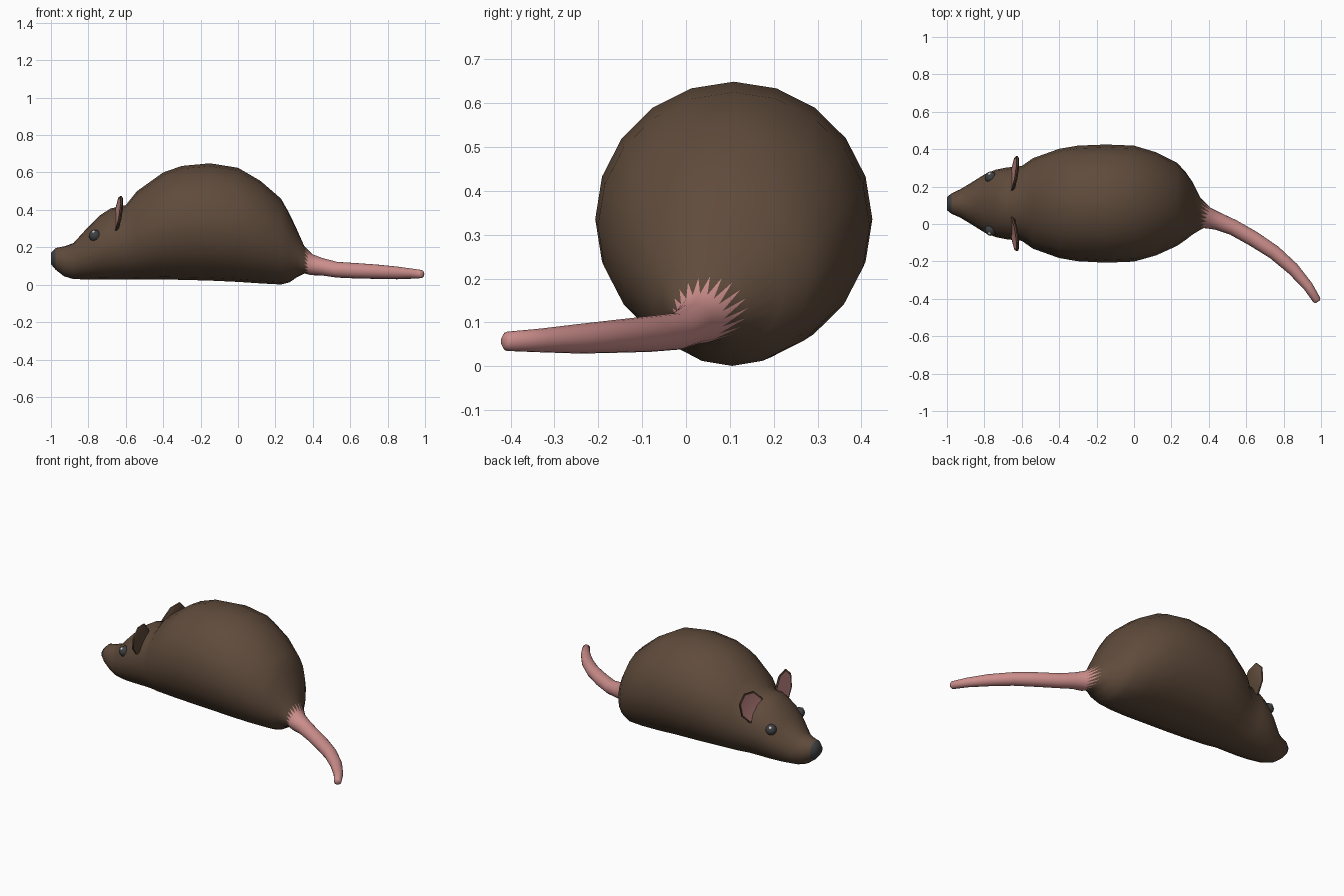
import bpy, bmesh
from math import sin, cos, pi, radians
from mathutils import Vector, Matrix

if "Cube" in bpy.data.objects:
    bpy.data.objects.remove(bpy.data.objects["Cube"])

SIDES = 20
MID_Y = 0.109


def material(name, rgb):
    m = bpy.data.materials.new(name)
    m.diffuse_color = (*rgb, 1)
    m.use_nodes = True
    m.node_tree.nodes["Principled BSDF"].inputs["Base Color"].default_value = m.diffuse_color
    return m


brown = material("brown_fur", (0.115, 0.07, 0.044))
pink = material("pink_skin", (0.6, 0.27, 0.26))
dark = material("dark_grey", (0.05, 0.052, 0.055))
white = material("glint_white", (0.8, 0.8, 0.8))


def finish(name, bm, mats, angle=50, mirrored=False):
    bmesh.ops.recalc_face_normals(bm, faces=bm.faces)
    me = bpy.data.meshes.new(name)
    bm.to_mesh(me)
    bm.free()
    for m in mats:
        me.materials.append(m)
    ob = bpy.data.objects.new(name, me)
    bpy.context.collection.objects.link(ob)
    bpy.ops.object.select_all(action='DESELECT')
    ob.select_set(True)
    bpy.context.view_layer.objects.active = ob
    bpy.ops.object.shade_smooth_by_angle(angle=radians(angle))
    if mirrored:
        ob.location.y = MID_Y
        mod = ob.modifiers.new("mirror", 'MIRROR')
        mod.use_axis = (False, True, False)
    return ob


# Body and tail: rings of x, centre y, half width, bottom z, top z
body = [
    (-1.0, .109, .035, .11, .17), (-.975, .109, .055, .08, .196),
    (-.93, .11, .075, .045, .205), (-.88, .11, .105, .03, .222),
    (-.80, .11, .155, .028, .31), (-.74, .11, .18, .028, .37),
    (-.68, .11, .192, .028, .408), (-.60, .11, .20, .028, .425),
    (-.54, .11, .242, .028, .50), (-.40, .11, .292, .028, .60),
    (-.30, .11, .309, .026, .635), (-.15, .109, .316, .022, .649),
    (0, .109, .31, .015, .625), (.12, .108, .275, .007, .555),
    (.23, .105, .222, .001, .46), (.275, .097, .183, .012, .38),
    (.315, .083, .138, .04, .295), (.355, .055, .086, .06, .205)]
# Tail: x, y, z, radius, heading in degrees
tail = [
    (.392, .032, .108, .057, -20), (.45, .014, .096, .047, -20),
    (.53, -.018, .08, .042, -26), (.64, -.08, .074, .041, -31),
    (.75, -.152, .069, .038, -36), (.85, -.24, .063, .034, -44),
    (.93, -.332, .059, .027, -52), (.978, -.408, .057, .022, -56),
    (.984, -.415, .057, .013, -56)]

rings = [(Vector((x, y, (b + t) / 2)), w, (t - b) / 2, 0) for x, y, w, b, t in body]
rings += [(Vector((x, y, z)), r, r, radians(h)) for x, y, z, r, h in tail]

bm = bmesh.new()
loops = []
for c, w, h, yaw in rings:
    side = Vector((-sin(yaw), cos(yaw), 0))
    loops.append([bm.verts.new(c + side * w * sin(2 * pi * i / SIDES)
                               + Vector((0, 0, h * cos(2 * pi * i / SIDES))))
                  for i in range(SIDES)])
seam = len(body) - 1
for k in range(len(loops) - 1):
    a, b = loops[k], loops[k + 1]
    for i in range(SIDES):
        j = (i + 1) % SIDES
        if k == seam:
            # jagged edge between fur and tail
            bm.faces.new((a[i], a[j], b[j])).material_index = 0
            bm.faces.new((a[i], b[j], b[i])).material_index = 1
        else:
            f = bm.faces.new((a[i], a[j], b[j], b[i]))
            f.material_index = 2 if k == 0 else int(k > seam)
bm.faces.new(loops[0]).material_index = 2
bm.faces.new(loops[-1]).material_index = 1
finish("body_and_tail", bm, [brown, pink, dark], 60)

# Ears: thin tilted ovals with a pink dished front
up = Vector((.19, .7, .7)).normalized()
across = Vector((0, .7, -.7)).normalized()
face = up.cross(across).normalized()
if face.x > 0:
    face = -face
centre = Vector((-.642, .158, .378))
bm = bmesh.new()


def ear_ring(scale, depth):
    return [bm.verts.new(centre + up * .112 * scale * cos(2 * pi * (i + .5) / 8)
                         + across * .088 * scale * sin(2 * pi * (i + .5) / 8)
                         + face * depth) for i in range(8)]


layers = [ear_ring(.85, -.012), ear_ring(1, -.002), ear_ring(1, .006), ear_ring(.88, .004)]
for k in range(3):
    for i in range(8):
        j = (i + 1) % 8
        bm.faces.new((layers[k][i], layers[k][j], layers[k + 1][j], layers[k + 1][i]))
bm.faces.new(layers[0])
bm.faces.new(layers[3]).material_index = 1
finish("ears", bm, [brown, pink], 40, True)


# Eyes and their small highlights
def ball(name, pos, r, mat):
    b = bmesh.new()
    bmesh.ops.create_uvsphere(b, u_segments=16, v_segments=10, radius=r,
                              matrix=Matrix.Translation(pos))
    finish(name, b, [mat], 60, True)


eye = Vector((-.765, .14, .262))
ball("eyes", eye, .032, dark)
ball("eye_highlights", eye + Vector((-.25, .65, .7)).normalized() * .025, .01, white)
